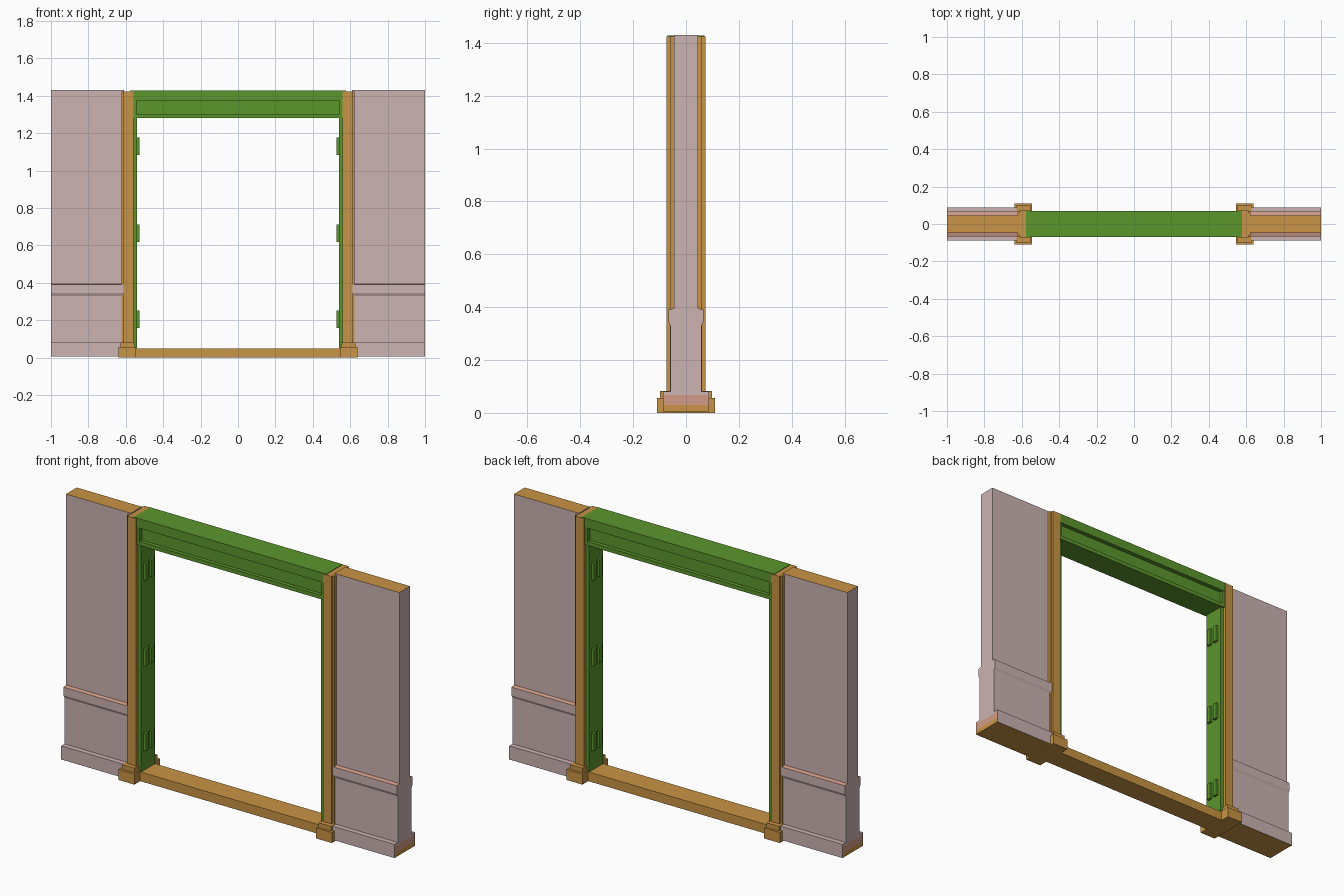
import bpy
import bmesh
from mathutils import Vector

cube = bpy.data.objects.get("Cube")
if cube:
    bpy.data.objects.remove(cube, do_unlink=True)


def material(name, rgb):
    mat = bpy.data.materials.new(name)
    mat.use_nodes = True
    color = (*rgb, 1.0)
    mat.diffuse_color = color
    mat.node_tree.nodes["Principled BSDF"].inputs["Base Color"].default_value = color
    return mat


PINK = material("dusty pink plaster", (0.60, 0.456, 0.445))
ORANGE = material("ochre wood", (0.584, 0.296, 0.058))
GREEN = material("green paint", (0.107, 0.305, 0.026))
SALMON = material("salmon plaster", (0.645, 0.33, 0.24))


def finish(name, bm, *mats):
    bmesh.ops.recalc_face_normals(bm, faces=bm.faces)
    mesh = bpy.data.meshes.new(name)
    bm.to_mesh(mesh)
    bm.free()
    for mat in mats:
        mesh.materials.append(mat)
    obj = bpy.data.objects.new(name, mesh)
    bpy.context.collection.objects.link(obj)
    return obj


def box_mesh(x, y, z):
    """Box from (low, high) ranges on each axis."""
    bm = bmesh.new()
    bmesh.ops.create_cube(bm, size=1)
    for v in bm.verts:
        v.co = Vector(r[0] if c < 0 else r[1] for c, r in zip(v.co, (x, y, z)))
    return bm


def box(name, x, depth, z, mat, y=0):
    return finish(name, box_mesh(x, (y - depth, y + depth), z), mat)


def prism(points, start, vector):
    """Extrude a closed outline of 3D points along a vector."""
    bm = bmesh.new()
    face = bm.faces.new([bm.verts.new(Vector(p) + Vector(start)) for p in points])
    result = bmesh.ops.extrude_face_region(bm, geom=[face], use_keep_orig=True)
    moved = [g for g in result["geom"] if isinstance(g, bmesh.types.BMVert)]
    bmesh.ops.translate(bm, verts=moved, vec=vector)
    return bm


# Half outline of the wall: upper wall, rail, dado, skirting
WALL = [(0.046, 1.43), (0.046, 0.395), (0.066, 0.39), (0.066, 0.345),
        (0.059, 0.33), (0.059, 0.08), (0.087, 0.08), (0.087, 0.006)]


def wall(name, side):
    outline = WALL + [(-y, z) for y, z in reversed(WALL)]
    bm = prism([(0, y, z) for y, z in outline], (side * 0.61, 0, 0), (side * 0.39, 0, 0))
    # Bands across the skirting so its end can be coloured
    for height in (0.03, 0.068):
        bmesh.ops.bisect_plane(bm, geom=bm.verts[:] + bm.edges[:] + bm.faces[:],
                               plane_co=(0, 0, height), plane_no=(0, 0, 1))
    bmesh.ops.recalc_face_normals(bm, faces=bm.faces)
    for face in bm.faces:
        z = face.calc_center_median().z
        if abs(face.normal.z) > 0.9:
            if z > 1 or z < 0.05:
                face.material_index = 1
            elif z > 0.3:
                face.material_index = 2
        elif abs(face.normal.x) > 0.9:
            if z < 0.03:
                face.material_index = 1
            elif z < 0.068:
                face.material_index = 2
    finish(name, bm, PINK, ORANGE, SALMON)


def post(name, side):
    # Stepped plan: full depth facing the opening, shallower at the wall
    half = [(0.56, 0.073), (0.612, 0.073), (0.612, 0.061), (0.622, 0.061)]
    plan = half + [(x, -y) for x, y in reversed(half)]
    finish(name, prism([(side * x, y, 0) for x, y in plan],
                       (0, 0, 0.01), (0, 0, 1.414)), ORANGE)


for side, word in ((1, "left"), (-1, "right")):
    def span(a, b):
        return sorted((side * a, side * b))

    wall(word + "_wall", side)
    post(word + "_post", side)
    box(word + "_post_plinth", span(0.545, 0.64), 0.11, (0, 0.057), ORANGE)
    box(word + "_post_plinth_cap", span(0.553, 0.628), 0.098, (0.05, 0.082), ORANGE)
    box(word + "_jamb", span(0.54, 0.565), 0.058, (0.04, 1.285), GREEN)
    # Paired hinge plates on the jamb
    for level, z in enumerate((0.205, 0.665, 1.13), 1):
        for y, place in ((-0.024, "front"), (0.024, "back")):
            box(f"{word}_{place}_hinge_{level}", span(0.526, 0.545), 0.013,
                (z - 0.046, z + 0.046), GREEN, y)

# Threshold between the posts
box("threshold", (-0.56, 0.56), 0.06, (0, 0.05), ORANGE)

# Lintel with a sunken panel on both faces, under a thin cap
bm = box_mesh((-0.565, 0.565), (-0.066, 0.066), (1.28, 1.4))
panels = [f for f in bm.faces if abs(f.normal.y) > 0.9]
bmesh.ops.inset_individual(bm, faces=panels, thickness=0.03)
for panel in panels:
    inward = -panel.normal.copy()
    walls = bmesh.ops.extrude_face_region(bm, geom=[panel])
    verts = [g for g in walls["geom"] if isinstance(g, bmesh.types.BMVert)]
    bmesh.ops.translate(bm, verts=verts, vec=inward * 0.02)
    if panel.is_valid:
        bm.faces.remove(panel)
finish("lintel", bm, GREEN)
box("lintel_cap", (-0.578, 0.578), 0.07, (1.376, 1.427), GREEN)
